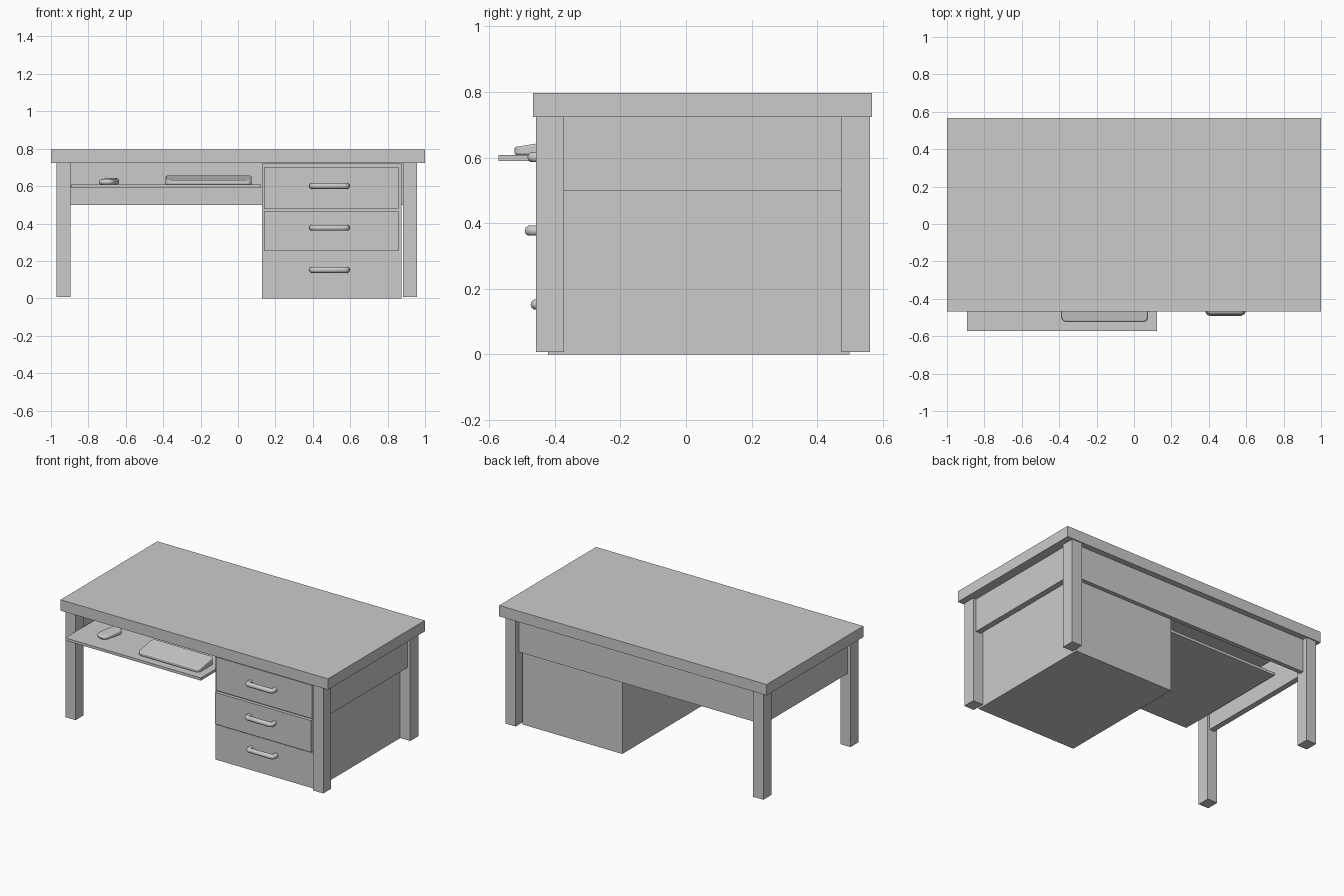
import bpy, bmesh, math
from mathutils import Vector

if "Cube" in bpy.data.objects:
    bpy.data.objects.remove(bpy.data.objects["Cube"])


def box(name, x, y, z):
    """Box from (min, max) ranges on each axis."""
    bpy.ops.mesh.primitive_cube_add(size=1, location=[(a + b) / 2 for a, b in (x, y, z)])
    ob = bpy.context.object
    ob.name = name
    ob.scale = [b - a for a, b in (x, y, z)]
    bpy.ops.object.transform_apply(location=False, rotation=False, scale=True)
    return ob


def smooth(ob):
    bpy.ops.object.select_all(action='DESELECT')
    ob.select_set(True)
    bpy.context.view_layer.objects.active = ob
    bpy.ops.object.shade_smooth_by_angle(angle=math.radians(40))


def rounded_slab(name, w, d, r, base, front_top, back_top, bevel):
    """Rounded-corner slab around the origin with a sloping top."""
    bm = bmesh.new()
    low, high = [], []
    for k, (sx, sy) in enumerate([(1, 1), (-1, 1), (-1, -1), (1, -1)]):
        for i in range(6):
            a = math.pi / 2 * (k + i / 5)
            px = sx * (w / 2 - r) + r * math.cos(a)
            py = sy * (d / 2 - r) + r * math.sin(a)
            t = (py + d / 2) / d
            low.append(bm.verts.new((px, py, base)))
            high.append(bm.verts.new((px, py, front_top + t * (back_top - front_top))))
    n = len(low)
    bm.faces.new(low[::-1])
    bm.faces.new(high)
    for i in range(n):
        j = (i + 1) % n
        bm.faces.new((low[i], low[j], high[j], high[i]))
    mesh = bpy.data.meshes.new(name)
    bm.to_mesh(mesh)
    bm.free()
    ob = bpy.data.objects.new(name, mesh)
    bpy.context.collection.objects.link(ob)
    mod = ob.modifiers.new("soft_edge", 'BEVEL')
    mod.width, mod.segments = bevel, 3
    smooth(ob)
    return ob


def handle(name, x0, x1, y_face, y_bar, z):
    """Bent bar handle swept along a short path."""
    cu = bpy.data.curves.new(name, 'CURVE')
    cu.dimensions = '3D'
    cu.bevel_depth = 0.016
    cu.bevel_resolution = 3
    cu.use_fill_caps = True
    c = 0.012
    path = [(x0, y_face), (x0, y_bar + c), (x0 + c * .3, y_bar + c * .3), (x0 + c, y_bar),
            (x1 - c, y_bar), (x1 - c * .3, y_bar + c * .3), (x1, y_bar + c), (x1, y_face)]
    sp = cu.splines.new('POLY')
    sp.points.add(len(path) - 1)
    for p, (x, y) in zip(sp.points, path):
        p.co = (x, y, z, 1)
    tmp = bpy.data.objects.new(name + "_path", cu)
    bpy.context.collection.objects.link(tmp)
    mesh = bpy.data.meshes.new_from_object(tmp.evaluated_get(bpy.context.evaluated_depsgraph_get()))
    bpy.data.objects.remove(tmp)
    ob = bpy.data.objects.new(name, mesh)
    bpy.context.collection.objects.link(ob)
    smooth(ob)


# Desk top
box("desk_top", (-1, 1), (-0.467, 0.567), (0.723, 0.797))

# Four legs
for side, xr in (("left", (-0.97, -0.895)), ("right", (0.882, 0.958))):
    for end, yr in (("front", (-0.457, -0.372)), ("back", (0.472, 0.56))):
        box(f"{end}_{side}_leg", xr, yr, (0.007, 0.725))

# Aprons between the legs
box("left_apron", (-0.948, -0.91), (-0.373, 0.473), (0.498, 0.724))
box("right_apron", (0.897, 0.937), (-0.373, 0.473), (0.498, 0.724))
box("back_apron", (-0.896, 0.883), (0.497, 0.527), (0.498, 0.724))

# Drawer cabinet, with drawers pulled out by differing small amounts
box("cabinet", (0.127, 0.875), (-0.42, 0.499), (0, 0.722))
drawers = [("top", 0.477, 0.702, 0.601, -0.434),
           ("middle", 0.252, 0.466, 0.377, -0.442),
           ("bottom", 0.018, 0.240, 0.152, -0.424)]
for label, z0, z1, zh, yf in drawers:
    box(f"{label}_drawer", (0.139, 0.857), (yf, -0.40), (z0, z1))
    handle(f"{label}_handle", 0.396, 0.582, yf + 0.004, yf - 0.034, zh)

# Sliding tray
box("keyboard_tray", (-0.892, 0.122), (-0.571, 0.26), (0.59, 0.608))

# Keyboard with a sloping key block
kb = rounded_slab("keyboard", 0.46, 0.165, 0.025, 0, 0.024, 0.05, 0.006)
kb.location = (-0.157, -0.44, 0.608)

# Mouse
mouse = rounded_slab("mouse", 0.085, 0.16, 0.035, 0, 0.025, 0.036, 0.012)
mouse.location = (-0.69, -0.387, 0.608)
mouse.rotation_euler.z = math.radians(-15)
